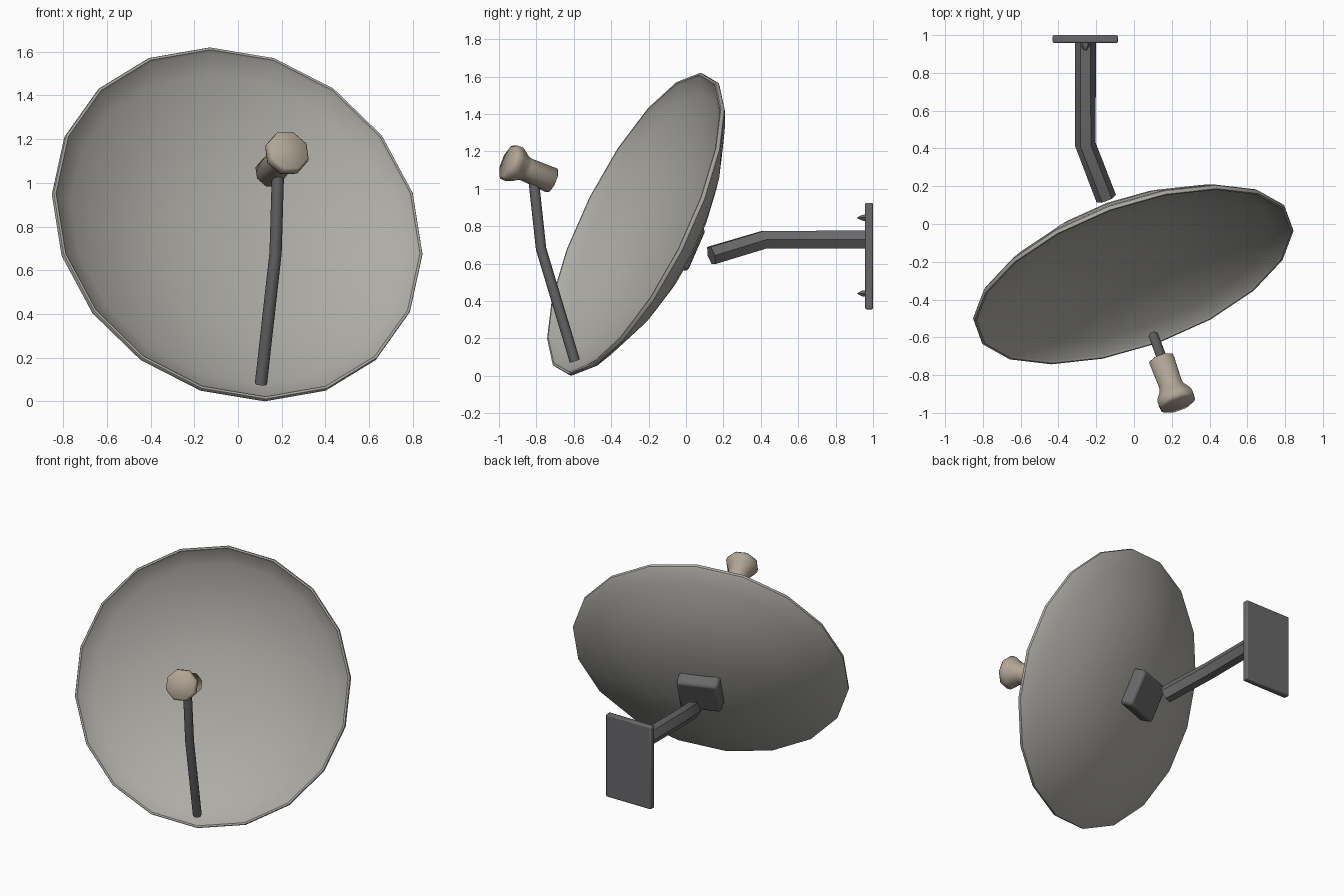
import bpy, bmesh, math
from mathutils import Vector, Matrix

if "Cube" in bpy.data.objects:
    bpy.data.objects.remove(bpy.data.objects["Cube"])


def material(name, rgb):
    m = bpy.data.materials.new(name)
    m.diffuse_color = (*rgb, 1)
    m.use_nodes = True
    m.node_tree.nodes["Principled BSDF"].inputs["Base Color"].default_value = m.diffuse_color
    return m


PALE = material("pale_grey", (0.42, 0.41, 0.38))
DARK = material("dark_grey", (0.14, 0.14, 0.145))
BEIGE = material("beige", (0.44, 0.38, 0.30))


def finish(name, bm, mat, matrix=None, angle=35, bevel=0):
    bmesh.ops.recalc_face_normals(bm, faces=bm.faces)
    me = bpy.data.meshes.new(name)
    bm.to_mesh(me)
    bm.free()
    ob = bpy.data.objects.new(name, me)
    bpy.context.collection.objects.link(ob)
    if matrix:
        ob.matrix_world = matrix
    me.materials.append(mat)
    if bevel:
        b = ob.modifiers.new("bevel", 'BEVEL')
        b.width, b.segments, b.limit_method = bevel, 2, 'ANGLE'
    bpy.ops.object.select_all(action='DESELECT')
    ob.select_set(True)
    bpy.context.view_layer.objects.active = ob
    bpy.ops.object.shade_smooth_by_angle(angle=math.radians(angle))
    return ob


def skin(bm, rings):
    n = len(rings[0])
    for a, b in zip(rings, rings[1:]):
        for i in range(n):
            j = (i + 1) % n
            bm.faces.new((a[i], a[j], b[j], b[i]))
    bm.faces.new(rings[0])
    bm.faces.new(rings[-1])


def lathe(name, profile, n, mat, matrix, phase=0, angle=35):
    """Revolve (radius, height) points about local z."""
    bm = bmesh.new()
    rings = [[bm.verts.new((r * math.cos(phase + math.tau * i / n),
                            r * math.sin(phase + math.tau * i / n), h))
              for i in range(n)] for r, h in profile]
    skin(bm, rings)
    return finish(name, bm, mat, matrix, angle)


def tube(name, path, r, n, ref, mat):
    """Sweep a regular polygon along a bent path."""
    bm = bmesh.new()
    p = [Vector(q) for q in path]
    rings = []
    for k, c in enumerate(p):
        t = Vector()
        if k:
            t += (c - p[k - 1]).normalized()
        if k < len(p) - 1:
            t += (p[k + 1] - c).normalized()
        t.normalize()
        a = t.cross(Vector(ref)).normalized()
        b = a.cross(t)
        rings.append([bm.verts.new(c + r * (a * math.cos(math.tau * i / n) + b * math.sin(math.tau * i / n)))
                      for i in range(n)])
    skin(bm, rings)
    return finish(name, bm, mat, None, 50)


def box(name, size, centre, mat, matrix=None, bevel=0.01):
    bm = bmesh.new()
    bmesh.ops.create_cube(bm, size=1, matrix=Matrix.Translation(centre) @ Matrix.Diagonal((*size, 1)))
    return finish(name, bm, mat, matrix, 40, bevel)


def frame(origin, yaw, tilt):
    """Local z looks forward (-y), turned by yaw and raised by tilt; local y is up."""
    return (Matrix.Translation(origin) @ Matrix.Rotation(math.radians(yaw), 4, 'Z')
            @ Matrix.Rotation(math.radians(90 - tilt), 4, 'X'))


dish_frame = frame((0, -0.278, 0.815), 20, 25)

# Reflector bowl: inner curve, rounded rim, outer curve
R = 0.89
steps = [0.02, 0.15, 0.3, 0.45, 0.6, 0.75, 0.88]
inner = [(R * s, -0.245 * (1 - s ** 2.4)) for s in steps]
outer = [(R * s, -0.022 - 0.25 * (1 - s ** 2.4)) for s in steps]
rim = [(R - 0.022, -0.012), (R - 0.014, 0), (R - 0.003, 0), (R, -0.005), (R, -0.02), (R - 0.012, -0.032)]
lathe("dish", inner + rim + outer[::-1], 18, PALE, dish_frame, math.pi / 2, 40)

# Mounting block behind the bowl
box("dish_mount", (0.27, 0.25, 0.10), (0, 0, -0.297), DARK, dish_frame, 0.02)

# Bent feed arm in front
tube("feed_arm", [(0.105, -0.595, 0.08), (0.172, -0.775, 0.68), (0.183, -0.815, 1.05)],
     0.028, 8, (0, 1, 0), DARK)

# Receiver horn with flared head
lathe("receiver", [(0.066, 0), (0.073, 0.006), (0.067, 0.16), (0.074, 0.185), (0.098, 0.22),
                   (0.105, 0.24), (0.103, 0.265), (0.092, 0.277)],
      8, BEIGE, frame((0.145, -0.715, 1.043), 20, 22), math.pi / 8, 50)

# Bent wall pipe
tube("wall_pipe", [(-0.147, 0.135, 0.643), (-0.257, 0.42, 0.728), (-0.257, 0.97, 0.728)],
     0.055, 6, (0, 0, 1), DARK)

# Wall plate and its two bolts
box("wall_plate", (0.345, 0.042, 0.57), (-0.258, 0.979, 0.64), DARK, None, 0.008)
for i, z in enumerate((0.44, 0.845)):
    bolt = frame((-0.258, 0.962, z), 0, 0) @ Matrix.Diagonal((1.5, 1, 1, 1))
    lathe(f"wall_bolt_{i + 1}", [(0.02, 0), (0.018, 0.018), (0.004, 0.044)], 6, DARK, bolt)
